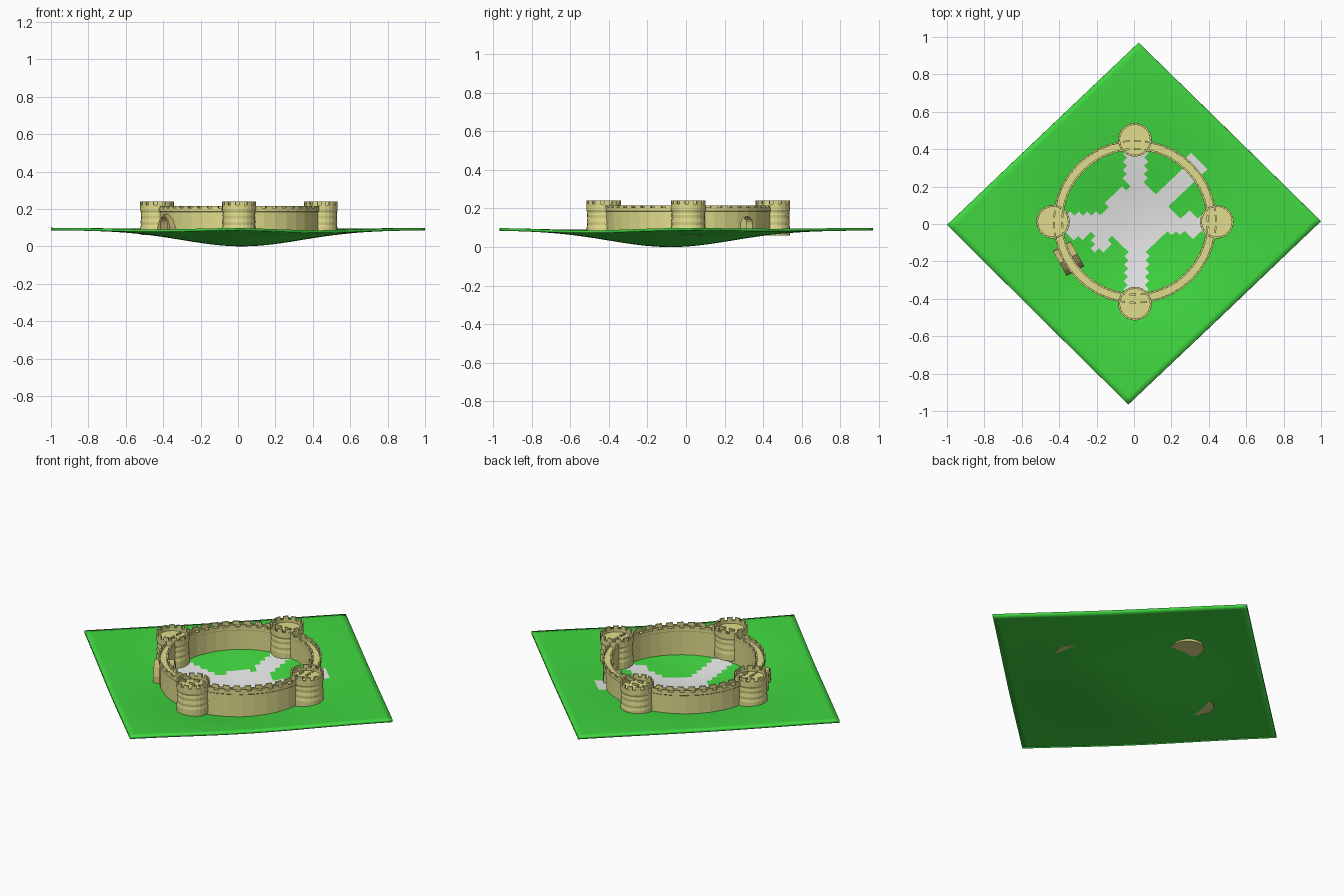
import bpy, bmesh, math
from mathutils import Vector, Matrix

if "Cube" in bpy.data.objects:
    bpy.data.objects.remove(bpy.data.objects["Cube"])

CX, CY = 0.005, 0.012          # centre of the fort


def material(name, rgb):
    m = bpy.data.materials.new(name)
    m.diffuse_color = (*rgb, 1)
    m.use_nodes = True
    m.node_tree.nodes["Principled BSDF"].inputs["Base Color"].default_value = m.diffuse_color
    return m


GRASS = material("grass green", (0.051, 0.68, 0.051))
PAVING = material("paving grey", (0.80, 0.80, 0.80))
STONE = material("sandstone", (0.75, 0.72, 0.265))
DARK = material("dark sandstone", (0.55, 0.45, 0.17))


def finish(bm, name, *mats, loc=(0, 0, 0), recalc=True):
    if recalc:
        bmesh.ops.recalc_face_normals(bm, faces=bm.faces)
    me = bpy.data.meshes.new(name)
    bm.to_mesh(me)
    bm.free()
    for m in mats:
        me.materials.append(m)
    ob = bpy.data.objects.new(name, me)
    ob.location = loc
    bpy.context.collection.objects.link(ob)
    return ob


def lathe(bm, profile, n, closed):
    """Spin a (radius, height) profile round the z axis."""
    rings = []
    for r, z in profile:
        if r == 0:
            rings.append([bm.verts.new((0, 0, z))] * n)
        else:
            rings.append([bm.verts.new((r * math.cos(math.tau * i / n),
                                        r * math.sin(math.tau * i / n), z)) for i in range(n)])
    pairs = list(zip(rings, rings[1:]))
    if closed:
        pairs.append((rings[-1], rings[0]))
    for a, b in pairs:
        for i in range(n):
            j = (i + 1) % n
            quad = list(dict.fromkeys((a[i], a[j], b[j], b[i])))
            bm.faces.new(quad)


def merlons(bm, r0, r1, z0, z1, n, fill=0.6):
    """Evenly spaced blocks on top of a round parapet."""
    for k in range(n):
        a0 = math.tau * k / n
        a1 = a0 + math.tau * fill / n
        v = [bm.verts.new((r * math.cos(a), r * math.sin(a), z))
             for z in (z0, z1) for r, a in ((r0, a0), (r1, a0), (r1, a1), (r0, a1))]
        for f in ((3, 2, 1, 0), (4, 5, 6, 7), (0, 1, 5, 4), (1, 2, 6, 5), (2, 3, 7, 6), (3, 0, 4, 7)):
            bm.faces.new([v[i] for i in f])


def arch_points(half, base, spring, rise, n=10):
    pts = [(-half, base), (half, base)]
    return pts + [(half * math.cos(math.pi * i / n), spring + rise * math.sin(math.pi * i / n))
                  for i in range(n + 1)]


def along_radius(points, r0, r1, angle):
    """Sweep a (sideways, z) outline along a radius of the fort."""
    bm = bmesh.new()
    a = [bm.verts.new((r0, s, z)) for s, z in points]
    b = [bm.verts.new((r1, s, z)) for s, z in points]
    bm.faces.new(a)
    bm.faces.new(b[::-1])
    for i in range(len(a)):
        j = (i + 1) % len(a)
        bm.faces.new((a[i], a[j], b[j], b[i]))
    bm.transform(Matrix.Translation((CX, CY, 0)) @ Matrix.Rotation(math.radians(angle), 4, 'Z'))
    return bm


# Ground: a thin sagging slab
THICK = 0.014


def ground_height(x, y):
    r2 = (x - 0.02) ** 2 + (y + 0.08) ** 2
    return 0.1 - (0.1 - THICK) * math.exp(-r2 / 0.45 ** 2)


def paved(x, y):
    along, across = (x + y) * 0.7071, (x - y) * 0.7071
    return (math.hypot(x - 0.015, y - 0.03) < 0.175
            or (abs(x - 0.015) < 0.055 and -0.42 < y < 0.42)
            or (abs(y) < 0.05 and -0.4 < x < 0.42)
            or (abs(y + 0.005) < 0.07 and 0.27 < abs(x) < 0.34)
            or (abs(across - 0.01) < 0.05 and 0 < along < 0.50)
            or (abs(x + 0.17) < 0.045 and abs(y + 0.09) < 0.045))


N = 44
A, B, C, D = (Vector(p) for p in ((-1, -0.005), (-0.03, -0.965), (1, 0.015), (0.025, 0.97)))
bm = bmesh.new()
grid = []
for j in range(N + 1):
    row = []
    for i in range(N + 1):
        p = A.lerp(B, i / N).lerp(D.lerp(C, i / N), j / N)
        row.append(bm.verts.new((p.x, p.y, ground_height(p.x, p.y))))
    grid.append(row)
for j in range(N):
    for i in range(N):
        f = bm.faces.new((grid[j][i], grid[j][i + 1], grid[j + 1][i + 1], grid[j + 1][i]))
        c = f.calc_center_median()
        f.material_index = 0 if paved(c.x, c.y) else 1
        f.smooth = True
ground = finish(bm, "ground", PAVING, GRASS, recalc=False)
slab = ground.modifiers.new("slab", 'SOLIDIFY')
slab.thickness = THICK
slab.offset = -1
slab.material_offset = 1         # underside and rim are all grass
slab.material_offset_rim = 1

# Ring wall with a sunken walkway, its foot following the ground
bm = bmesh.new()
lathe(bm, [(.385, .07), (.432, .07), (.432, .183), (.437, .187), (.437, .204), (.428, .204),
           (.428, .194), (.394, .194), (.394, .204), (.384, .204), (.384, .187), (.385, .183)], 40, True)
for v in bm.verts:
    if v.co.z < 0.08:
        v.co.z = ground_height(v.co.x + CX, v.co.y + CY) - 0.008
wall = finish(bm, "ring_wall", STONE, loc=(CX, CY, 0))

bm = bmesh.new()
merlons(bm, .428, .437, .203, .216, 46)
merlons(bm, .384, .394, .203, .216, 42)
finish(bm, "wall_battlements", STONE, loc=(CX, CY, 0))

# Gate porch: thick peaked surround
porch = finish(along_radius([(-.075, .063), (.075, .063), (.07, .1), (.045, .145), (0, .172),
                             (-.045, .145), (-.07, .1)], .352, .46, 209), "gate_porch", DARK)

# Arched gate openings
for name, angle, half, targets in (("back_gate_cutter", 45, .043, [wall]),
                                   ("front_gate_cutter", 209, .037, [wall, porch])):
    cutter = finish(along_radius(arch_points(half, .03, .118, .04), .3, .52, angle), name, DARK)
    cutter.hide_render = True
    for ob in targets:
        mod = ob.modifiers.new("gate opening", 'BOOLEAN')
        mod.operation = 'DIFFERENCE'
        mod.solver = 'EXACT'
        mod.object = cutter
    cutter.hide_set(True)

# Four round towers with sunken floors
for k, side in enumerate(("right", "back", "left", "front")):
    a = k * math.pi / 2
    bm = bmesh.new()
    lathe(bm, [(0, .06), (.089, .06), (.089, .1), (.086, .115), (.088, .13), (.085, .15), (.087, .165),
               (.085, .18), (.09, .192), (.09, .222), (.08, .222), (.08, .206), (0, .206)], 24, False)
    merlons(bm, .08, .09, .221, .24, 12, 0.62)
    finish(bm, side + "_tower", STONE, loc=(CX + .438 * math.cos(a), CY + .438 * math.sin(a), 0))
